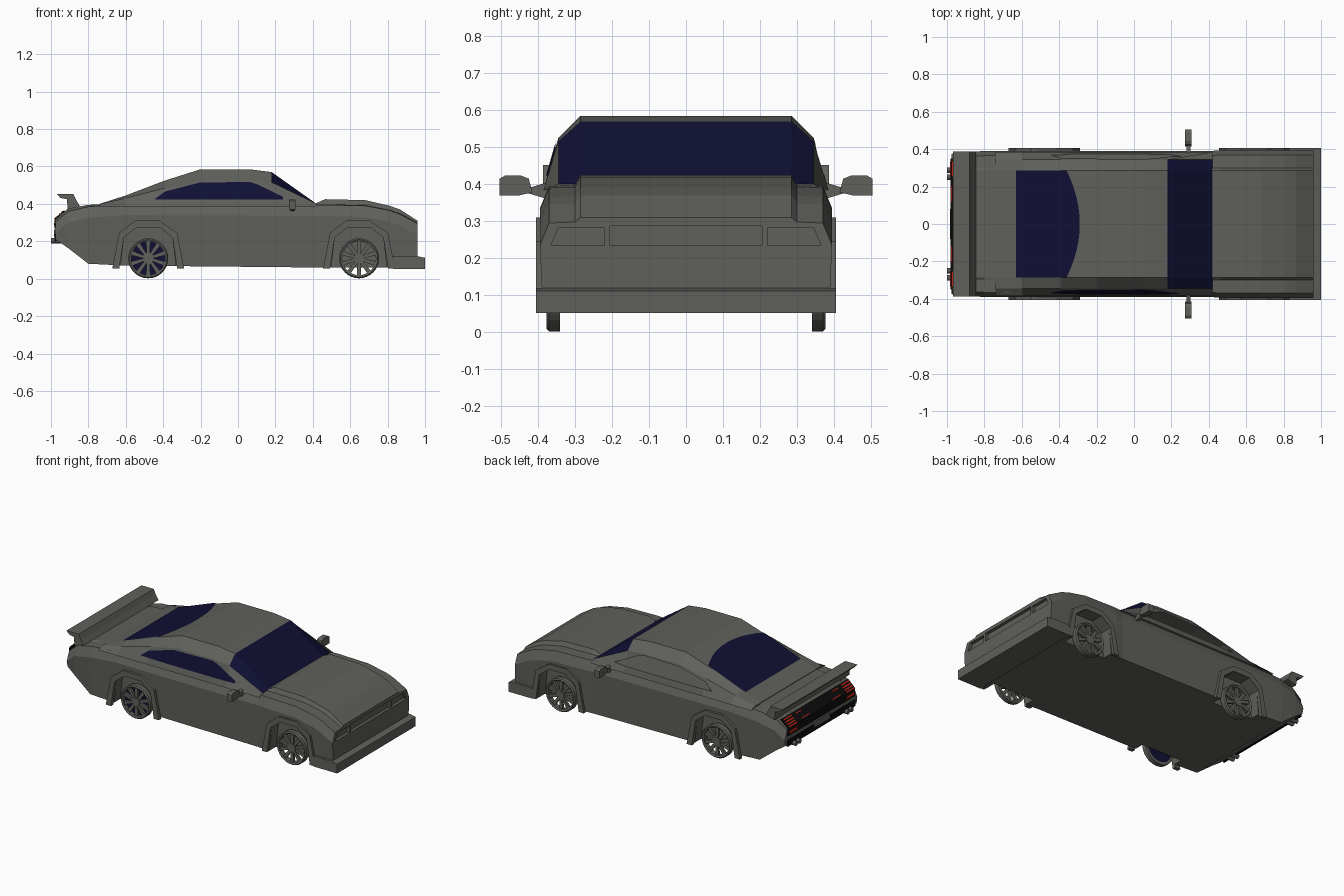
import bpy, bmesh, math
from mathutils import Matrix

if "Cube" in bpy.data.objects:
    bpy.data.objects.remove(bpy.data.objects["Cube"])


def material(name, rgb):
    m = bpy.data.materials.new(name)
    m.diffuse_color = (*rgb, 1)
    m.use_nodes = True
    m.node_tree.nodes["Principled BSDF"].inputs["Base Color"].default_value = m.diffuse_color
    return m


GREY = material("body grey", (0.115, 0.115, 0.105))
NAVY = material("window navy", (0.005, 0.005, 0.035))
BLACK = material("trim black", (0.004, 0.004, 0.004))
RED = material("light red", (0.6, 0.02, 0.01))


def finish(name, bm, *mats):
    bmesh.ops.recalc_face_normals(bm, faces=bm.faces)
    me = bpy.data.meshes.new(name)
    bm.to_mesh(me)
    bm.free()
    for m in mats:
        me.materials.append(m)
    ob = bpy.data.objects.new(name, me)
    bpy.context.collection.objects.link(ob)
    return ob


def add_prism(bm, pts, axis, a, b):
    """Extrude a profile: (x, z) points along y, or (y, z) points along x."""
    def co(p, t):
        return (p[0], t, p[1]) if axis == 'y' else (t, p[0], p[1])
    lo = [bm.verts.new(co(p, a)) for p in pts]
    hi = [bm.verts.new(co(p, b)) for p in pts]
    n = len(pts)
    for i in range(n):
        bm.faces.new((lo[i], lo[(i + 1) % n], hi[(i + 1) % n], hi[i]))
    bm.faces.new(lo)
    bm.faces.new(hi)


def prism(name, pts, axis, a, b, mat):
    bm = bmesh.new()
    add_prism(bm, pts, axis, a, b)
    return finish(name, bm, mat)


def loft(name, sections, mats, rule=lambda i, j: 0):
    """Skin symmetric sections, each (x, right half outline from bottom to top)."""
    bm = bmesh.new()
    rings = [[bm.verts.new((x, y, z)) for y, z in half + [(-y, z) for y, z in reversed(half)]]
             for x, half in sections]
    n = len(rings[0])
    for i in range(len(rings) - 1):
        for j in range(n):
            k = (j + 1) % n
            f = bm.faces.new((rings[i][j], rings[i][k], rings[i + 1][k], rings[i + 1][j]))
            f.material_index = rule(i, j)
    bm.faces.new(rings[0])
    bm.faces.new(rings[-1])
    return finish(name, bm, *mats)


def cut(ob, cutter):
    mod = ob.modifiers.new("cut", 'BOOLEAN')
    mod.operation = 'DIFFERENCE'
    mod.solver = 'EXACT'
    mod.object = cutter
    bpy.context.view_layer.objects.active = ob
    bpy.ops.object.modifier_apply(modifier=mod.name)
    bpy.data.objects.remove(cutter)


def interp(table, x):
    for (x0, z0), (x1, z1) in zip(table, table[1:]):
        if x <= x1:
            return z0 + (z1 - z0) * (x - x0) / (x1 - x0)
    return table[-1][1]


# Lower body: x, bottom, shoulder, top, half width
stations = [(-.975, .21, .305, .315, .375), (-.91, .165, .36, .375, .385), (-.8, .08, .385, .395, .39),
            (-.6, .07, .40, .40, .39), (.41, .06, .395, .40, .39), (.465, .06, .395, .425, .395),
            (.68, .06, .39, .42, .395), (.81, .06, .365, .39, .395), (.866, .06, .345, .37, .395),
            (.96, .06, .295, .31, .395)]
body = loft("lower_body", [(x, [(w - .008, zb), (w, zs - .06), (w - .025, zs), (.3, zs + .003), (.285, zt)])
                           for x, zb, zs, zt, w in stations], [GREY])

# Wheel wells
WHEELS = (-.48, .647)
inner = [(-.155, 0), (-.13, .22), (-.06, .275), (.06, .275), (.13, .22), (.155, 0)]
outer = [(-.192, .055), (-.155, .245), (-.07, .31), (.06, .31), (.155, .245), (.192, .055)]
bm = bmesh.new()
for cx in WHEELS:
    for s in (1, -1):
        add_prism(bm, [(cx + x, z) for x, z in inner], 'y', s * .32, s * .45)
cut(body, finish("well_cutter", bm, GREY))

# Headlight and grille recesses
bm = bmesh.new()
add_prism(bm, [(-.205, .235), (.205, .235), (.205, .287), (-.205, .287)], 'x', .94, 1)
for s in (1, -1):
    add_prism(bm, [(s * .22, .235), (s * .365, .235), (s * .345, .282), (s * .22, .282)], 'x', .94, 1)
cut(body, finish("headlight_cutter", bm, GREY))

# Cabin with windshield
roof = [(-.74, .40), (-.6, .445), (-.39, .525), (-.2, .585), (.06, .585), (.18, .57), (.42, .40)]


def shoulder(x):
    return .40 + (interp(roof, x) - .40) * .68


cabin = loft("cabin", [(x, [(.385, .385), (.345, shoulder(x)), (.285, z)]) for x, z in roof],
             [GREY, NAVY], lambda i, j: 1 if i == 5 and j in (1, 2, 3) else 0)

# Side window opening on the far side, with the inner face of the near glass
window = [(-.445, .425), (-.39, .465), (-.21, .512), (.06, .517), (.10, .505), (.265, .425)]
cut(cabin, prism("window_cutter", window, 'y', -.322, .5, GREY))
prism("inner_side_glass", window, 'y', -.321, -.317, NAVY)

# Near side window, draped over the cabin side
bm = bmesh.new()
last = None
for x in sorted([p[0] for p in window] + [-.3, -.2, .18]):
    pair = []
    for z in (.424, interp(window, x) + .001):
        f = (z - .385) / (shoulder(x) - .385)
        pair.append(bm.verts.new((x, -(.385 - .04 * f + .004), z)))
    if last:
        bm.faces.new((last[0], pair[0], pair[1], last[1]))
    last = pair
finish("near_side_window", bm, NAVY)

# Rear window with a curved upper edge, draped over the roof slope
bm = bmesh.new()
rows = []
for i in range(13):
    y = -.285 + .57 * i / 12
    end = -.29 - .07 * (y / .285) ** 2
    xs = [-.63, -.6, -.5, -.39, end]
    rows.append([bm.verts.new((x, y, interp(roof, x) + .004)) for x in xs])
for r0, r1 in zip(rows, rows[1:]):
    for j in range(4):
        bm.faces.new((r0[j], r0[j + 1], r1[j + 1], r1[j]))
finish("rear_window", bm, NAVY)

# Front bumper and rear spoiler
prism("front_bumper", [(.83, .052), (1, .052), (1, .112), (.96, .12), (.83, .12)], 'y', -.405, .405, GREY)
prism("spoiler", [(-.968, .452), (-.88, .452), (-.865, .42), (-.845, .388), (-.91, .37), (-.915, .425),
                  (-.95, .432)], 'y', -.387, .387, GREY)


# Wheel: thin rim, hub and ten tapered spokes
def wheel(name, cx, s):
    bm = bmesh.new()
    n = 32
    rim = [(.107, .34), (.107, .37), (.1, .377), (.09, .372), (.09, .34)]
    rings = []
    for i in range(n):
        a = math.tau * i / n
        rings.append([bm.verts.new((cx + r * math.cos(a), s * y, .109 + r * math.sin(a))) for r, y in rim])
    for i in range(n):
        p, q = rings[i], rings[(i + 1) % n]
        for j in range(5):
            k = (j + 1) % 5
            bm.faces.new((p[j], p[k], q[k], q[j]))
    hub = [(cx + .028 * math.cos(math.tau * i / 12), .109 + .028 * math.sin(math.tau * i / 12)) for i in range(12)]
    add_prism(bm, hub, 'y', s * .345, s * .372)
    for i in range(10):
        m = Matrix.Rotation(math.tau * (i + .5) / 10, 2)
        pts = []
        for u, v in ((.02, -.008), (.095, -.012), (.095, .012), (.02, .008)):
            pts.append((cx + m[0][0] * u + m[0][1] * v, .109 + m[1][0] * u + m[1][1] * v))
        add_prism(bm, pts, 'y', s * .352, s * .367)
    finish(name, bm, GREY)


for label, cx in zip(("rear", "front"), WHEELS):
    for side, s in (("near", -1), ("far", 1)):
        wheel(f"{label}_{side}_wheel", cx, s)
        arch = outer + list(reversed([(x, max(z, .055)) for x, z in inner]))
        prism(f"{label}_{side}_arch", [(cx + x, z) for x, z in arch], 'y', s * .38, s * .405, GREY)
disc = [(-.48 + .092 * math.cos(math.tau * i / 24), .109 + .092 * math.sin(math.tau * i / 24)) for i in range(24)]
prism("rear_near_wheel_backing", disc, 'y', -.349, -.343, NAVY)

# Tail panel, lower trim and number plate
prism("tail_panel", [(-.925, .361), (-.975, .315), (-.975, .268), (-.981, .268), (-.981, .318), (-.93, .366)],
      'y', -.345, .345, BLACK)
prism("lower_tail_trim", [(-.97, .20), (-.981, .20), (-.981, .24), (-.97, .24)], 'y', -.35, .35, BLACK)
prism("plate_holder", [(-.97, .225), (-.985, .225), (-.985, .262), (-.97, .262)], 'y', -.08, .08, GREY)


# Red light bars lying on the tail panel
def light(name, t, y0, y1, h=.12):
    x, z = -.93 - .051 * t, .366 - .048 * t
    dx, dz = -.051 * h, -.048 * h
    prism(name, [(x, z), (x + dx, z + dz), (x + dx - .003, z + dz + .003), (x - .003, z + .003)], 'y', y0, y1, RED)


for s in (1, -1):
    for k, t in enumerate((.12, .38, .64, .88)):
        light(f"tail_light_{s}_{k}", t, s * .255, s * .335)
    light(f"centre_light_top_{s}", .2, s * .16, s * .22, .08)
    light(f"centre_light_low_{s}", .8, s * .12, s * .2, .08)
    prism(f"tail_light_lower_{s}", [(-.98, .282), (-.98, .298), (-.984, .298), (-.984, .282)],
          'y', s * .255, s * .335, RED)
    # Twin exhausts
    for y in (.25, .288):
        ring = [(s * y + .015 * math.cos(math.tau * i / 12), .203 + .015 * math.sin(math.tau * i / 12))
                for i in range(12)]
        prism(f"exhaust_{s}_{y}", ring, 'x', -1, -.94, GREY)
    # Door mirror
    shell = [(.415, .378), (.425, .415), (.445, .423), (.49, .423), (.504, .415), (.504, .37), (.45, .37)]
    prism(f"mirror_{s}", [(s * y, z) for y, z in shell], 'x', .273, .308, GREY)
    arm = [(.375, .36), (.375, .405), (.425, .39), (.425, .375)]
    prism(f"mirror_arm_{s}", [(s * y, z) for y, z in arm], 'x', .28, .302, GREY)
